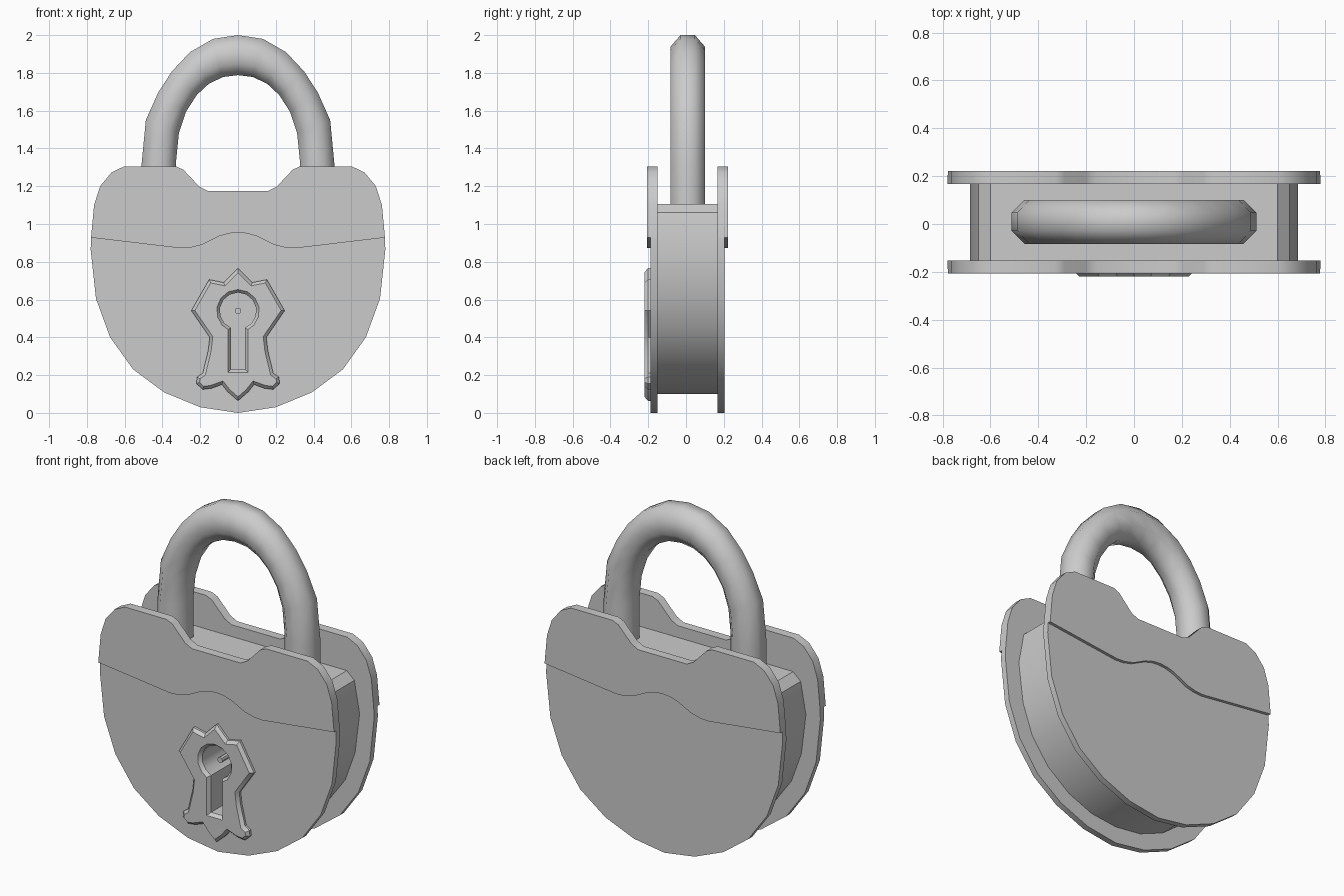
import bpy, bmesh, math
from mathutils import Vector

if "Cube" in bpy.data.objects:
    bpy.data.objects.remove(bpy.data.objects["Cube"])


def mirrored(half):
    """Full outline from the x >= 0 half, ordered from one centre end to the other."""
    return half + [(-x, z) for x, z in reversed(half) if x > 0]


def offset(outline, d):
    """Mitred outline offset: positive grows, negative shrinks."""
    n = len(outline)
    area = sum(outline[i - 1][0] * outline[i][1] - outline[i][0] * outline[i - 1][1] for i in range(n))
    s = 1 if area > 0 else -1
    out = []
    for i in range(n):
        p, a, b = (Vector(outline[j % n]) for j in (i, i - 1, i + 1))
        e1, e2 = (p - a).normalized(), (b - p).normalized()
        n1, n2 = Vector((e1.y, -e1.x)) * s, Vector((e2.y, -e2.x)) * s
        out.append(tuple(p + (n1 + n2) * d / max(1 + n1.dot(n2), 0.4)))
    return out


def loft(name, rings):
    """Skin closed rings of 3D points and cap both ends."""
    bm = bmesh.new()
    vs = [[bm.verts.new(p) for p in r] for r in rings]
    n = len(vs[0])
    for a, b in zip(vs, vs[1:]):
        for i in range(n):
            j = (i + 1) % n
            bm.faces.new((a[i], a[j], b[j], b[i]))
    bm.faces.new(vs[0])
    bm.faces.new(vs[-1])
    bmesh.ops.recalc_face_normals(bm, faces=bm.faces)
    me = bpy.data.meshes.new(name)
    bm.to_mesh(me)
    bm.free()
    ob = bpy.data.objects.new(name, me)
    bpy.context.collection.objects.link(ob)
    return ob


def slab(name, *layers):
    """Loft of front-view outlines, each given with its depth."""
    return loft(name, [[(x, y, z) for x, z in o] for o, y in layers])


def select(ob):
    bpy.ops.object.select_all(action='DESELECT')
    ob.select_set(True)
    bpy.context.view_layer.objects.active = ob


# Outlines (right halves)
split = [(0, .955), (.05, .95), (.1, .935), (.19, .89), (.25, .875), (.305, .872), (.778, .928)]
top = [(.762, 1.1), (.73, 1.2), (.67, 1.273), (.603, 1.305), (.328, 1.305),
       (.29, 1.288), (.205, 1.198), (.16, 1.175)]
bottom = [(.78, .865), (.752, .605), (.677, .4), (.555, .23), (.39, .108), (.2, .03), (0, 0)]
upper_outline = mirrored(split + top)
lower_outline = mirrored(split + bottom)
body_outline = mirrored([(.6, 1.105), (.65, 1.06), (.685, .87), (.655, .63), (.59, .45),
                         (.48, .3), (.33, .185), (.17, .12), (0, .1)])
escutcheon_outline = mirrored([(0, .766), (.075, .69), (.153, .706), (.247, .541), (.15, .4),
                               (.158, .33), (.187, .21), (.217, .19), (.22, .155), (.187, .124),
                               (.14, .13), (.085, .15), (.055, .112), (0, .064)])

# Body and plates
FRONT, BACK = -.152, .168
body = slab("lock_body", (body_outline, FRONT), (body_outline, BACK))
upper_front = slab("upper_front_plate", (upper_outline, -.206), (upper_outline, FRONT))
upper_back = slab("upper_back_plate", (upper_outline, BACK), (upper_outline, .222))
lower_front = slab("lower_front_plate", (lower_outline, -.188), (lower_outline, FRONT))
lower_back = slab("lower_back_plate", (lower_outline, BACK), (lower_outline, .204))

# Bevelled keyhole surround
escutcheon = slab("keyhole_surround", (offset(escutcheon_outline, -.016), -.22),
                  (escutcheon_outline, -.202), (escutcheon_outline, -.186))

# Keyhole cutter: round top with a slot, chamfered at the mouth
arc = [(.097 * math.sin(a), .54 + .097 * math.cos(a))
       for a in (math.radians(k * 26.5) for k in range(7))]
key = mirrored(arc[:6] + [(.037, .45), (.037, .23)])
wide = offset(key, .016)
cutter = slab("keyhole_cutter", (wide, -.24), (wide, -.2205), (key, -.2), (key, .02))
cutter.hide_render = True
for ob in (escutcheon, lower_front, body):
    select(ob)
    m = ob.modifiers.new("keyhole", 'BOOLEAN')
    m.operation, m.object, m.solver = 'DIFFERENCE', cutter, 'EXACT'
    bpy.ops.object.modifier_apply(modifier=m.name)
bpy.data.objects.remove(cutter)

# Pin inside the keyhole
circle = [(.017 * math.cos(k * math.pi / 4), .54 + .017 * math.sin(k * math.pi / 4)) for k in range(8)]
pin = slab("keyhole_pin", (circle, -.17), (circle, .025))

# Shackle: eight-sided sections between outer and inner arch points
arch = [((.511, 1.09), (.327, 1.09)), ((.511, 1.31), (.327, 1.34)), ((.488, 1.55), (.313, 1.48)),
        ((.423, 1.695), (.275, 1.595)), ((.35, 1.808), (.218, 1.683)), ((.254, 1.91), (.155, 1.742)),
        ((.132, 1.98), (.08, 1.778)), ((0, 2.0), (0, 1.788))]
arch += [((-o[0], o[1]), (-i[0], i[1])) for o, i in reversed(arch[:-1])]
rings = []
for o, i in arch:
    o, i = Vector(o), Vector(i)
    mid, half = (o + i) / 2, (o - i) / 2
    ring = []
    for k in range(8):
        a = (k + .5) * math.pi / 4
        c = mid + half * math.cos(a) / math.cos(math.pi / 8)
        ring.append((c.x, .009 + .092 * math.sin(a) / math.cos(math.pi / 8), c.y))
    rings.append(ring)
shackle = loft("shackle", rings)

# Smooth shading, sharp edges kept
for ob in bpy.context.collection.objects:
    select(ob)
    bpy.ops.object.shade_smooth_by_angle(angle=math.radians(50 if ob is shackle else 32))
